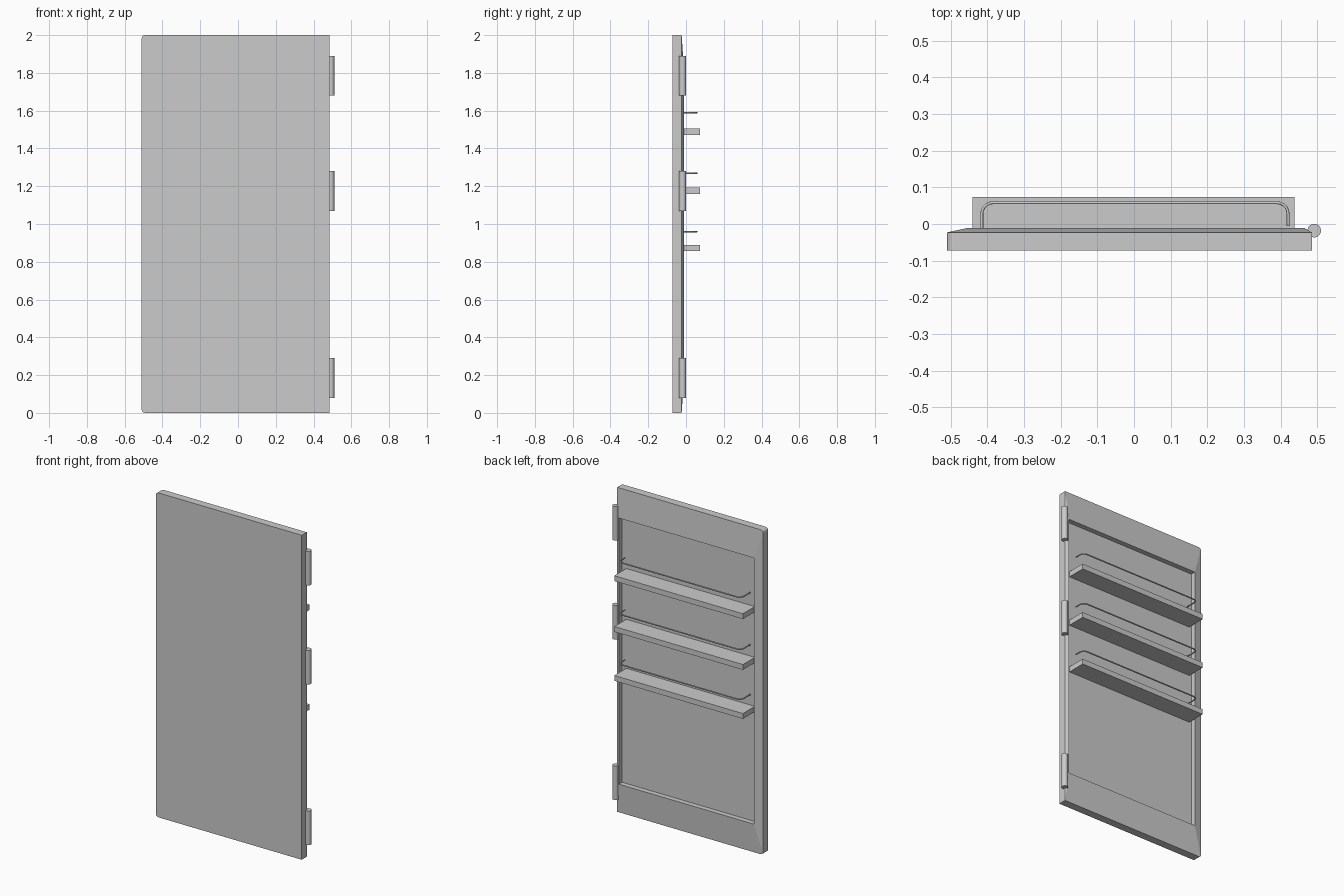
import bpy, bmesh, math

if "Cube" in bpy.data.objects:
    bpy.data.objects.remove(bpy.data.objects["Cube"])


def mesh_object(name, bm):
    bmesh.ops.recalc_face_normals(bm, faces=bm.faces)
    me = bpy.data.meshes.new(name)
    bm.to_mesh(me)
    bm.free()
    ob = bpy.data.objects.new(name, me)
    bpy.context.collection.objects.link(ob)
    return ob


def box(name, x0, x1, y0, y1, z0, z1):
    bm = bmesh.new()
    bmesh.ops.create_cube(bm, size=1)
    for v in bm.verts:
        v.co = ((x0 + x1) / 2 + v.co.x * (x1 - x0),
                (y0 + y1) / 2 + v.co.y * (y1 - y0),
                (z0 + z1) / 2 + v.co.z * (z1 - z0))
    return mesh_object(name, bm)


def arc(cx, cy, r, a0, a1, n):
    return [(cx + r * math.cos(math.radians(a0 + (a1 - a0) * i / n)),
             cy + r * math.sin(math.radians(a0 + (a1 - a0) * i / n))) for i in range(n + 1)]


# Door panel: rounded free-side corners, back sloping up to a lip around a recess
L, R, H, r = -0.51, 0.485, 2.0, 0.018
corners = [arc(L + r, r, r, 180, 270, 3), [(R, 0)], [(R, H)], arc(L + r, H - r, r, 90, 180, 3)]
outline = [(p, c) for c, pts in enumerate(corners) for p in pts]
opening = [(-0.455, 0.18), (0.465, 0.18), (0.465, 1.82), (-0.455, 1.82)]
bm = bmesh.new()
front = [bm.verts.new((x, -0.072, z)) for (x, z), _ in outline]
back = [bm.verts.new((x, -0.023, z)) for (x, z), _ in outline]
lip = [bm.verts.new((x, -0.011, z)) for x, z in opening]
floor = [bm.verts.new((x, -0.042, z)) for x, z in opening]
bm.faces.new(front)
bm.faces.new(floor)
for i in range(len(outline)):
    j = (i + 1) % len(outline)
    ci, cj = outline[i][1], outline[j][1]
    bm.faces.new((front[i], front[j], back[j], back[i]))
    if ci == cj:
        bm.faces.new((back[i], back[j], lip[ci]))
    else:
        bm.faces.new((back[i], back[j], lip[cj], lip[ci]))
        bm.faces.new((lip[ci], lip[cj], floor[cj], floor[ci]))
mesh_object("door_panel", bm)

# Hinge barrels
for i, z in enumerate((0.185, 1.175, 1.785)):
    bpy.ops.mesh.primitive_cylinder_add(vertices=32, radius=0.0185, depth=0.21,
                                        location=(0.4915, -0.018, z))
    bpy.context.object.name = f"hinge_{i + 1}"
    bpy.ops.object.shade_smooth_by_angle()

# Shelves, each with a bent wire guard rail above
rail_path = ([(-0.415, -0.03)] + arc(-0.385, 0.028, 0.03, 180, 90, 5)
             + arc(0.39, 0.028, 0.03, 90, 0, 5) + [(0.42, -0.006)])
for i, (z, rail_z) in enumerate(((0.857, 0.96), (1.159, 1.268), (1.472, 1.589))):
    box(f"shelf_{i + 1}", -0.44, 0.437, -0.042, 0.074, z, z + 0.033)
    cu = bpy.data.curves.new(f"guard_rail_{i + 1}", 'CURVE')
    cu.dimensions = '3D'
    cu.bevel_depth = 0.004
    cu.bevel_resolution = 2
    cu.use_fill_caps = True
    sp = cu.splines.new('POLY')
    sp.points.add(len(rail_path) - 1)
    for p, (x, y) in zip(sp.points, rail_path):
        p.co = (x, y, rail_z, 1)
    sp.use_smooth = True
    bpy.context.collection.objects.link(bpy.data.objects.new(f"guard_rail_{i + 1}", cu))
